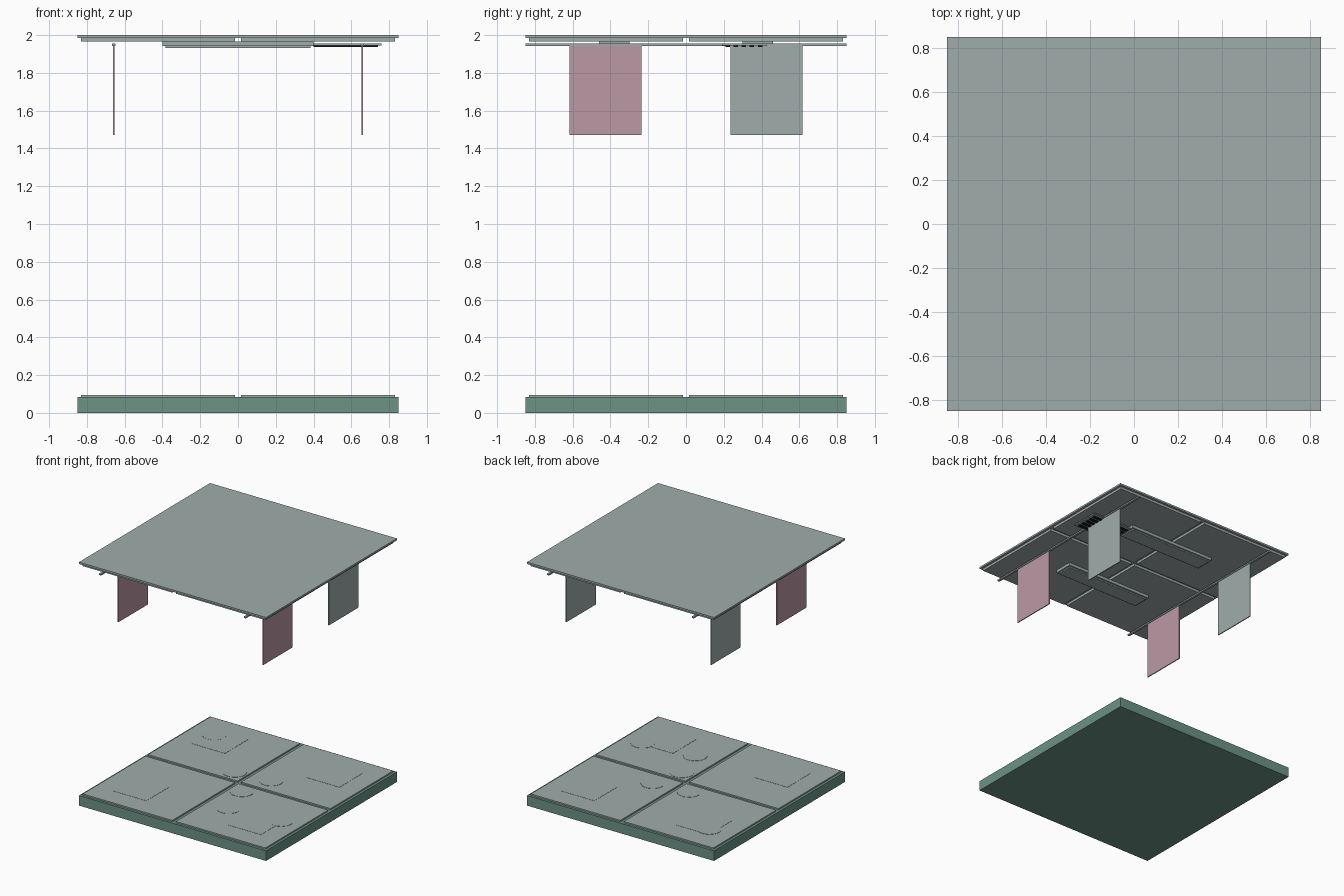
import bpy

cube = bpy.data.objects.get("Cube")
if cube:
    bpy.data.objects.remove(cube, do_unlink=True)


def material(name, srgb):
    col = [(c / 255 / 12.92) if c < 10 else ((c / 255 + 0.055) / 1.055) ** 2.4 for c in srgb] + [1]
    m = bpy.data.materials.new(name)
    m.use_nodes = True
    m.diffuse_color = col
    m.node_tree.nodes["Principled BSDF"].inputs["Base Color"].default_value = col
    return m


GREY = material("pale_grey", (160, 172, 171))
TEAL = material("teal_green", (108, 147, 133))
PINK = material("dusty_pink", (187, 152, 165))
BLACK = material("near_black", (22, 25, 27))


def box(name, x, y, z, mat):
    """Box from (min, max) pairs on each axis."""
    bpy.ops.mesh.primitive_cube_add(size=1, location=[sum(p) / 2 for p in (x, y, z)])
    ob = bpy.context.object
    ob.name = name
    ob.scale = [p[1] - p[0] for p in (x, y, z)]
    bpy.ops.object.transform_apply(location=False, rotation=False, scale=True)
    ob.data.materials.append(mat)
    return ob


def disc(name, x, y, r, z):
    bpy.ops.mesh.primitive_cylinder_add(vertices=24, radius=r, depth=z[1] - z[0],
                                        location=(x, y, sum(z) / 2))
    ob = bpy.context.object
    ob.name = name
    ob.data.materials.append(GREY)


def span(side, a, b):
    """Range a..b on the given side of the centre line."""
    return (a, b) if side > 0 else (-b, -a)


HALF, TILE, GAP = 0.85, 0.83, 0.016
FULL = (-HALF, HALF)

# Floor and ceiling slabs
box("floor_slab", FULL, FULL, (0, 0.083), TEAL)
box("ceiling_slab", FULL, FULL, (1.985, 2.0), GREY)

# Four tiles on each slab, with floor mats
for sx in (-1, 1):
    for sy in (-1, 1):
        tx, ty = span(sx, GAP, TILE), span(sy, GAP, TILE)
        box("floor_tile", tx, ty, (0.083, 0.094), GREY)
        box("ceiling_tile", tx, ty, (1.965, 1.985), GREY)
        box("floor_mat", span(sx, 0.37, 0.67), span(sy, 0.36, 0.66), (0.094, 0.0955), GREY)

# Thin round floor pads
for x, y in ((-0.62, 0.58), (0.21, -0.42), (0.66, -0.38), (-0.12, 0.13), (0.12, -0.12), (0.19, 0.16)):
    disc("floor_pad", x, y, 0.09, (0.094, 0.096))

# Hanging rails with pink front banners and grey back banners
for sx in (-1, 1):
    cx = sx * 0.658
    box("hanging_rail", (cx - 0.009, cx + 0.009), FULL, (1.943, 1.955), GREY)
    for sy, mat in ((-1, PINK), (1, GREY)):
        box("hanging_banner", (cx - 0.004, cx + 0.004), span(sy, 0.235, 0.618), (1.47, 1.944), mat)

# Long ceiling lights: housing and lower diffuser
for sy in (-1, 1):
    box("light_housing", (-0.4, 0.4), span(sy, 0.30, 0.46), (1.942, 1.965), GREY)
    box("light_diffuser", (-0.385, 0.385), span(sy, 0.315, 0.445), (1.932, 1.942), GREY)

# Ceiling vent with dark slats
box("vent_plate", (0.39, 0.76), (0.19, 0.43), (1.945, 1.955), GREY)
for i in range(5):
    y = 0.22 + i * 0.043
    box("vent_slat", (0.4, 0.74), (y - 0.012, y + 0.012), (1.938, 1.945), BLACK)
